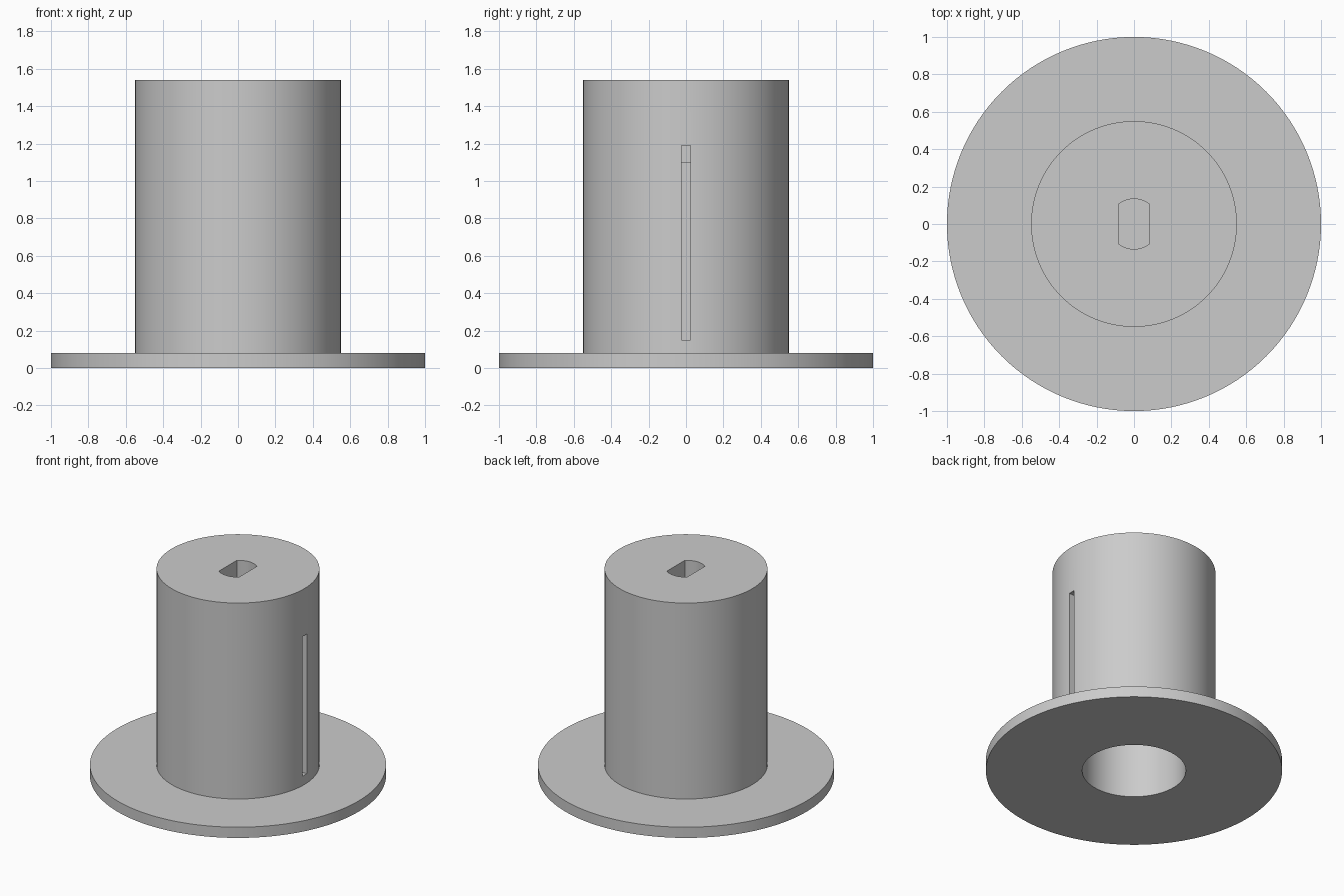
import bpy, bmesh, math
from mathutils import Matrix

cube = bpy.data.objects.get("Cube")
if cube:
    bpy.data.objects.remove(cube, do_unlink=True)

FLANGE_R, BARREL_R, BORE_R = 1.0, 0.55, 0.35
FLANGE_TOP, BORE_TOP, TOP = 0.08, 1.10, 1.54
SEGMENTS = 128

grey = bpy.data.materials.new("plain grey")
grey.use_nodes = True
colour = (0.6, 0.6, 0.6, 1)
grey.diffuse_color = colour
grey.node_tree.nodes["Principled BSDF"].inputs["Base Color"].default_value = colour


def make_object(name, bm):
    bmesh.ops.recalc_face_normals(bm, faces=bm.faces)
    mesh = bpy.data.meshes.new(name)
    bm.to_mesh(mesh)
    bm.free()
    mesh.materials.append(grey)
    obj = bpy.data.objects.new(name, mesh)
    bpy.context.collection.objects.link(obj)
    return obj


def lathe(name, profile):
    bm = bmesh.new()
    verts = [bm.verts.new((r, 0, z)) for r, z in profile]
    edges = [bm.edges.new(pair) for pair in zip(verts, verts[1:])]
    bmesh.ops.spin(bm, geom=verts + edges, cent=(0, 0, 0), axis=(0, 0, 1),
                   angle=math.tau, steps=SEGMENTS, use_merge=True)
    bmesh.ops.remove_doubles(bm, verts=bm.verts, dist=1e-4)
    return make_object(name, bm)


def box(name, low, high):
    bm = bmesh.new()
    size = [b - a for a, b in zip(low, high)]
    middle = [(a + b) / 2 for a, b in zip(low, high)]
    bmesh.ops.create_cube(bm, size=1, matrix=Matrix.Translation(middle) @ Matrix.Diagonal((*size, 1)))
    return make_object(name, bm)


def flatted_shaft(name, radius, half_flat, bottom, top):
    # Round shaft with two parallel flats facing left and right
    bm = bmesh.new()
    start = math.acos(half_flat / radius)
    sweep = math.pi - 2 * start
    arc = [start + sweep * i / 16 for i in range(17)]
    angles = arc + [a + math.pi for a in arc]
    face = bm.faces.new([bm.verts.new((radius * math.cos(a), radius * math.sin(a), bottom))
                         for a in angles])
    extruded = bmesh.ops.extrude_face_region(bm, geom=[face], use_keep_orig=True)
    moved = [g for g in extruded["geom"] if isinstance(g, bmesh.types.BMVert)]
    bmesh.ops.translate(bm, verts=moved, vec=(0, 0, top - bottom))
    return make_object(name, bm)


# Flanged barrel with a blind bore from below
spool = lathe("flanged_spool", [
    (0, BORE_TOP), (BORE_R, BORE_TOP), (BORE_R, 0), (FLANGE_R, 0),
    (FLANGE_R, FLANGE_TOP), (BARREL_R, FLANGE_TOP), (BARREL_R, TOP), (0, TOP)])

# Side slot into the bore, and blind shaft socket in the top
cutters = [
    box("slot_cutter", (0.25, -0.025, 0.15), (0.7, 0.025, 1.19)),
    flatted_shaft("socket_cutter", 0.134, 0.083, 1.22, TOP + 0.1),
]
bpy.context.view_layer.objects.active = spool
spool.select_set(True)
for cutter in cutters:
    cutter.hide_render = True
    cut = spool.modifiers.new(cutter.name, 'BOOLEAN')
    cut.operation = 'DIFFERENCE'
    cut.solver = 'EXACT'
    cut.object = cutter
    bpy.ops.object.modifier_apply(modifier=cut.name)
    bpy.data.objects.remove(cutter, do_unlink=True)

bpy.ops.object.shade_smooth_by_angle(angle=math.radians(30))
